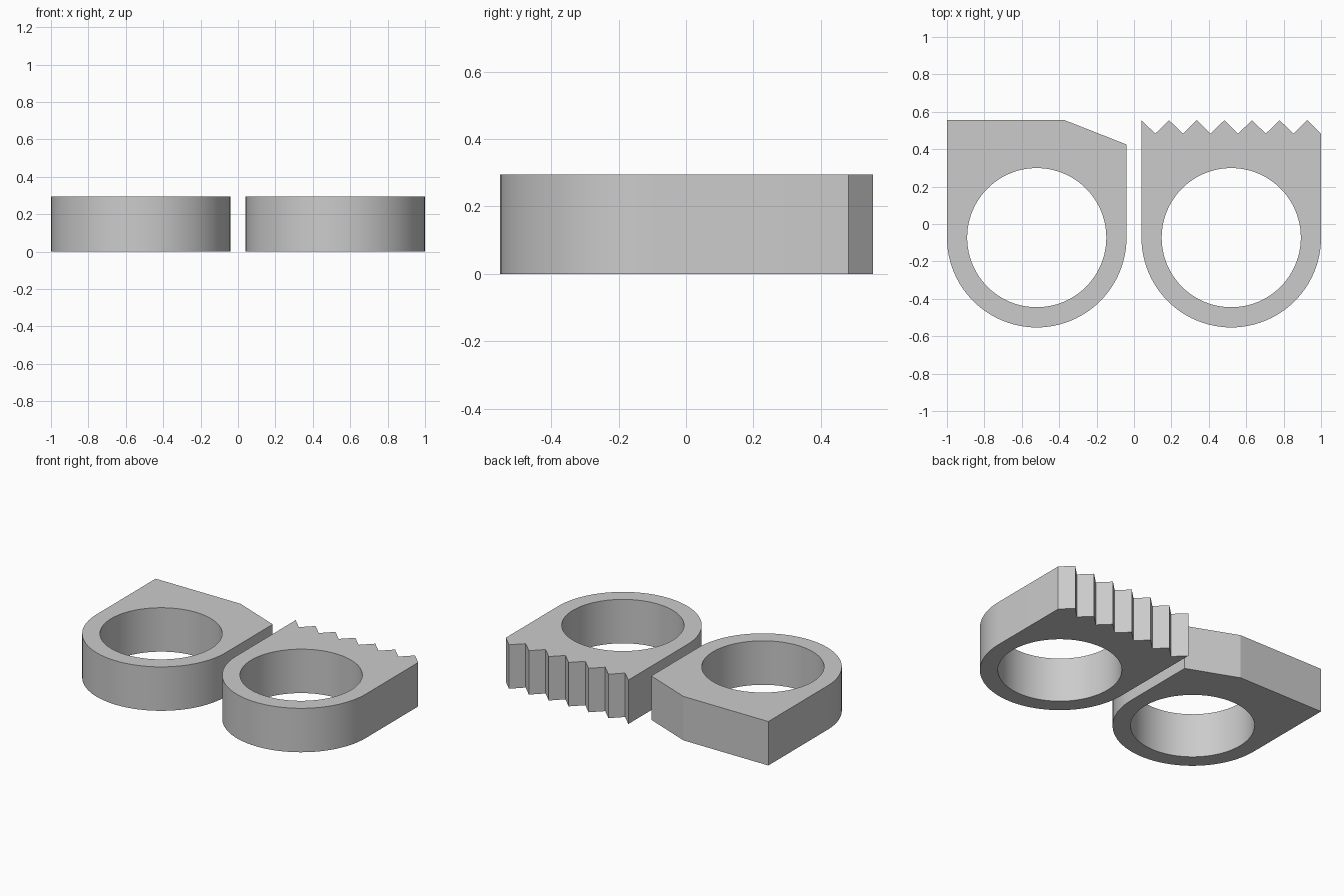
import bpy
import bmesh
from math import cos, sin, pi

cube = bpy.data.objects.get("Cube")
if cube:
    bpy.data.objects.remove(cube, do_unlink=True)

HEIGHT = 0.295
OUTER, INNER = 0.48, 0.372
CENTER_X, CENTER_Y = 0.52, -0.073
BACK, VALLEY = 0.555, 0.483
TEETH_STEPS = 13

grey = bpy.data.materials.new("plain grey")
grey.use_nodes = True
grey.diffuse_color = (0.6, 0.6, 0.6, 1)
grey.node_tree.nodes["Principled BSDF"].inputs["Base Color"].default_value = (0.6, 0.6, 0.6, 1)


def arc(cx, radius, start, sweep, count):
    """Points along an arc, both ends included."""
    return [(cx + radius * cos(start + sweep * i / count),
             CENTER_Y + radius * sin(start + sweep * i / count))
            for i in range(count + 1)]


def ring_plate(name, cx, back_edge):
    """Rounded plate with a round hole; back_edge runs from +x to -x."""
    bm = bmesh.new()
    outline = arc(cx, OUTER, pi, pi, 48) + back_edge
    hole = arc(cx, INNER, 0, 2 * pi, 96)[:-1]
    edges = []
    for loop in (outline, hole):
        verts = [bm.verts.new((x, y, 0)) for x, y in loop]
        edges += [bm.edges.new((v, verts[i - 1])) for i, v in enumerate(verts)]
    bmesh.ops.triangle_fill(bm, edges=edges, use_beauty=True, use_dissolve=False)
    # Thicken the flat outline
    top = bmesh.ops.extrude_face_region(bm, geom=bm.faces[:], use_keep_orig=True)["geom"]
    bmesh.ops.translate(bm, vec=(0, 0, HEIGHT),
                        verts=[g for g in top if isinstance(g, bmesh.types.BMVert)])
    bmesh.ops.recalc_face_normals(bm, faces=bm.faces[:])
    mesh = bpy.data.meshes.new(name)
    bm.to_mesh(mesh)
    bm.free()
    mesh.materials.append(grey)
    obj = bpy.data.objects.new(name, mesh)
    bpy.context.collection.objects.link(obj)
    # Smooth the round walls, keep the corners sharp
    bpy.ops.object.select_all(action="DESELECT")
    obj.select_set(True)
    bpy.context.view_layer.objects.active = obj
    bpy.ops.object.shade_smooth_by_angle(angle=pi / 12)


# Plate with one slanted back corner
ring_plate("slanted_ring", -CENTER_X,
           [(OUTER - CENTER_X, 0.425), (-0.37, BACK), (-CENTER_X - OUTER, BACK)])

# Plate with a zigzag toothed back edge
teeth = [(CENTER_X + OUTER - 2 * OUTER * i / TEETH_STEPS, BACK if i % 2 else VALLEY)
         for i in range(TEETH_STEPS + 1)]
ring_plate("toothed_ring", CENTER_X, teeth)
